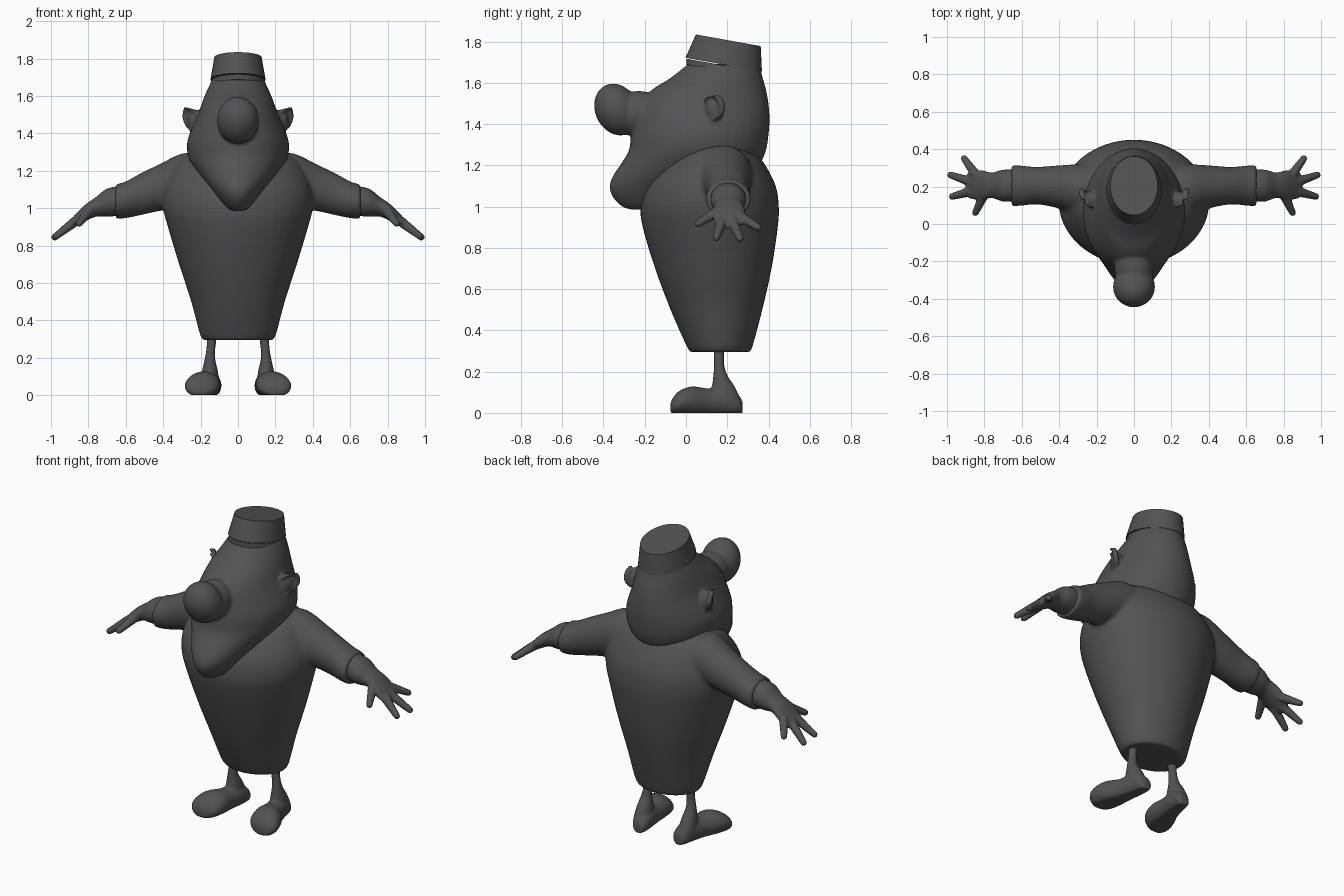
import bpy, bmesh, math
from mathutils import Vector

cube = bpy.data.objects.get("Cube")
if cube:
    bpy.data.objects.remove(cube, do_unlink=True)

GREY = (0.085, 0.085, 0.085, 1.0)
mat = bpy.data.materials.new("dark_grey")
mat.use_nodes = True
mat.diffuse_color = GREY
mat.node_tree.nodes["Principled BSDF"].inputs["Base Color"].default_value = GREY

X, Y, Z = Vector((1, 0, 0)), Vector((0, 1, 0)), Vector((0, 0, 1))


def refine(rows, steps=4):
    """Catmull-Rom interpolation between rows of equal length."""
    out = []
    for i in range(len(rows) - 1):
        p0, p1 = rows[max(i - 1, 0)], rows[i]
        p2, p3 = rows[i + 1], rows[min(i + 2, len(rows) - 1)]
        for s in range(steps):
            t = s / steps
            out.append([0.5 * (2 * b + (c - a) * t + (2 * a - 5 * b + 4 * c - d) * t * t
                               + (3 * b - a - 3 * c + d) * t ** 3)
                        for a, b, c, d in zip(p0, p1, p2, p3)])
    return out + [list(rows[-1])]


def loft(bm, rings, u, v, sides=48, floor=None):
    """Closed skin over elliptical rings given as (centre, radius u, radius v)."""
    loops = []
    for c, a, b in rings:
        loop = []
        for k in range(sides):
            t = math.tau * k / sides
            p = c + u * (a * math.cos(t)) + v * (b * math.sin(t))
            if floor is not None:
                p.z = max(p.z, floor)
            loop.append(bm.verts.new(p))
        loops.append(loop)
    for lo, hi in zip(loops, loops[1:]):
        for k in range(sides):
            n = (k + 1) % sides
            bm.faces.new((lo[k], lo[n], hi[n], hi[k]))
    bm.faces.new(loops[0])
    bm.faces.new(loops[-1])


def stack(bm, rows):
    """Upright loft from rows of (z, half width, front y, back y)."""
    loft(bm, [(Vector((0, (f + b) / 2, z)), w, (b - f) / 2)
              for z, w, f, b in refine(rows)], X, Y)


def limb(bm, rows, side):
    """Sideways loft from rows of (x, y, z, radius y, radius z)."""
    loft(bm, [(Vector((side * x, y, z)), a, b)
              for x, y, z, a, b in refine(rows)], Y, Z)


def tube(bm, rows):
    """Round-ended tube through rows of (x, y, z, radius)."""
    pts = refine(rows)
    axis = (Vector(pts[-1][:3]) - Vector(pts[0][:3])).normalized()
    u = axis.orthogonal().normalized()
    rings = [(Vector(p[:3]), p[3], p[3]) for p in pts]
    tip, r = rings[-1][0], rings[-1][1]
    for t in (0.4, 0.8, 1.2, 1.5):
        rings.append((tip + axis * r * math.sin(t), r * math.cos(t), r * math.cos(t)))
    loft(bm, rings, u, axis.cross(u), 20)


def ball(bm, centre, radii, tilt=0.0):
    """Ellipsoid, tilted about the x axis."""
    made = bmesh.ops.create_uvsphere(bm, u_segments=40, v_segments=24, radius=1)["verts"]
    c, s = math.cos(tilt), math.sin(tilt)
    for p in made:
        x, y, z = (a * r for a, r in zip(p.co, radii))
        p.co = Vector(centre) + Vector((x, y * c - z * s, y * s + z * c))


def finish(bm, name, voxel=None, smooth=4):
    """Make the object; a voxel size fuses overlapping volumes."""
    bmesh.ops.recalc_face_normals(bm, faces=bm.faces)
    mesh = bpy.data.meshes.new(name)
    bm.to_mesh(mesh)
    bm.free()
    mesh.materials.append(mat)
    ob = bpy.data.objects.new(name, mesh)
    bpy.context.collection.objects.link(ob)
    bpy.ops.object.select_all(action="DESELECT")
    ob.select_set(True)
    bpy.context.view_layer.objects.active = ob
    bpy.ops.object.shade_smooth_by_angle(angle=math.radians(40))
    if voxel:
        m = ob.modifiers.new("fuse", "REMESH")
        m.mode, m.voxel_size, m.use_smooth_shade = "VOXEL", voxel, True
        m = ob.modifiers.new("soften", "SMOOTH")
        m.factor, m.iterations = 0.5, smooth
    return ob


# Robe with sleeves
bm = bmesh.new()
stack(bm, [(0.295, 0.185, 0.02, 0.31), (0.33, 0.205, 0.0, 0.325), (0.5, 0.25, -0.075, 0.37),
           (0.7, 0.315, -0.15, 0.415), (0.9, 0.375, -0.21, 0.445), (1.0, 0.4, -0.22, 0.45),
           (1.1, 0.395, -0.195, 0.435), (1.2, 0.355, -0.12, 0.385), (1.26, 0.31, -0.05, 0.335),
           (1.3, 0.23, 0.02, 0.27), (1.315, 0.1, 0.1, 0.2)])
for side in (1, -1):
    limb(bm, [(0.18, 0.18, 1.15, 0.14, 0.13), (0.29, 0.185, 1.15, 0.135, 0.145),
              (0.42, 0.2, 1.11, 0.112, 0.125), (0.52, 0.205, 1.075, 0.1, 0.112),
              (0.6, 0.205, 1.045, 0.107, 0.098), (0.655, 0.205, 1.035, 0.11, 0.092)], side)
finish(bm, "robe", 0.011, 6)

# Head with jaw, nose and ears
bm = bmesh.new()
stack(bm, [(0.985, 0.02, -0.26, -0.2), (1.0, 0.055, -0.31, -0.12), (1.05, 0.1, -0.357, 0.0),
           (1.1, 0.14, -0.37, 0.12), (1.15, 0.185, -0.353, 0.26), (1.2, 0.225, -0.32, 0.35),
           (1.27, 0.265, -0.278, 0.387), (1.35, 0.272, -0.265, 0.4), (1.42, 0.25, -0.25, 0.405),
           (1.5, 0.215, -0.225, 0.4), (1.57, 0.19, -0.16, 0.387), (1.62, 0.17, -0.08, 0.373),
           (1.69, 0.137, 0.01, 0.355)])
ball(bm, (0, -0.335, 1.47), (0.112, 0.105, 0.13), 0.45)
ball(bm, (0, -0.23, 1.45), (0.105, 0.14, 0.11))
for side in (1, -1):
    ball(bm, (side * 0.235, 0.135, 1.47), (0.035, 0.04, 0.06), 0.1)
    tube(bm, [(side * x, y, z, 0.017) for x, y, z in
              ((0.225, 0.1, 1.51), (0.265, 0.12, 1.537), (0.278, 0.16, 1.525),
               (0.28, 0.175, 1.475), (0.262, 0.155, 1.43), (0.24, 0.11, 1.41))])
finish(bm, "head", 0.009, 4)

# Tilted hat: crown above a narrow band
for name, rows in (("hat_crown", ((0.183, 1.688, 0.147, 0.185), (0.205, 1.806, 0.127, 0.157))),
                   ("hat_band", ((0.183, 1.655, 0.144, 0.182), (0.183, 1.684, 0.141, 0.18)))):
    bm = bmesh.new()
    loft(bm, [(Vector((0, y, z)), a, b) for y, z, a, b in rows], X, Vector((0, 1, -0.18)))
    finish(bm, name)

# Hands, legs and shoes
FINGERS = [((0.84, 0.255, 0.955), (0.908, 0.35, 0.898)), ((0.87, 0.225, 0.93), (0.98, 0.262, 0.845)),
           ((0.87, 0.175, 0.93), (0.972, 0.147, 0.85)), ((0.8, 0.16, 0.98), (0.848, 0.06, 0.918))]
for side, label in ((1, "left"), (-1, "right")):
    bm = bmesh.new()
    limb(bm, [(0.62, 0.205, 1.04, 0.085, 0.08), (0.7, 0.205, 1.03, 0.085, 0.075),
              (0.76, 0.207, 1.007, 0.068, 0.052), (0.82, 0.208, 0.972, 0.08, 0.044),
              (0.88, 0.208, 0.925, 0.07, 0.03), (0.9, 0.206, 0.91, 0.045, 0.016)], side)
    for a, b in FINGERS:
        tube(bm, [(side * a[0], a[1], a[2], 0.027), (side * b[0], b[1], b[2], 0.018)])
    finish(bm, label + "_hand", 0.006, 3)

    bm = bmesh.new()
    loft(bm, [(Vector((side * x, y, z)), r, r * d) for x, y, z, r, d in refine(
        [(0.137, 0.16, 0.33, 0.027, 1), (0.145, 0.16, 0.25, 0.024, 1),
         (0.15, 0.165, 0.19, 0.029, 1.1), (0.15, 0.18, 0.13, 0.042, 1.3),
         (0.15, 0.19, 0.07, 0.05, 1.5)])], X, Y)
    # Shoe: rows of (x, y, half width, height), turned out and flat below
    loft(bm, [(Vector((side * x, y, h * 0.45)), w, h * 0.55) for x, y, w, h in refine(
        [(0.135, 0.275, 0.02, 0.05), (0.138, 0.255, 0.045, 0.085), (0.146, 0.19, 0.057, 0.12),
         (0.162, 0.11, 0.066, 0.118), (0.182, 0.03, 0.088, 0.128), (0.195, -0.03, 0.09, 0.108),
         (0.202, -0.062, 0.066, 0.075), (0.205, -0.076, 0.025, 0.045)])], X, Z, floor=0.0)
    finish(bm, label + "_leg", 0.007, 4)
